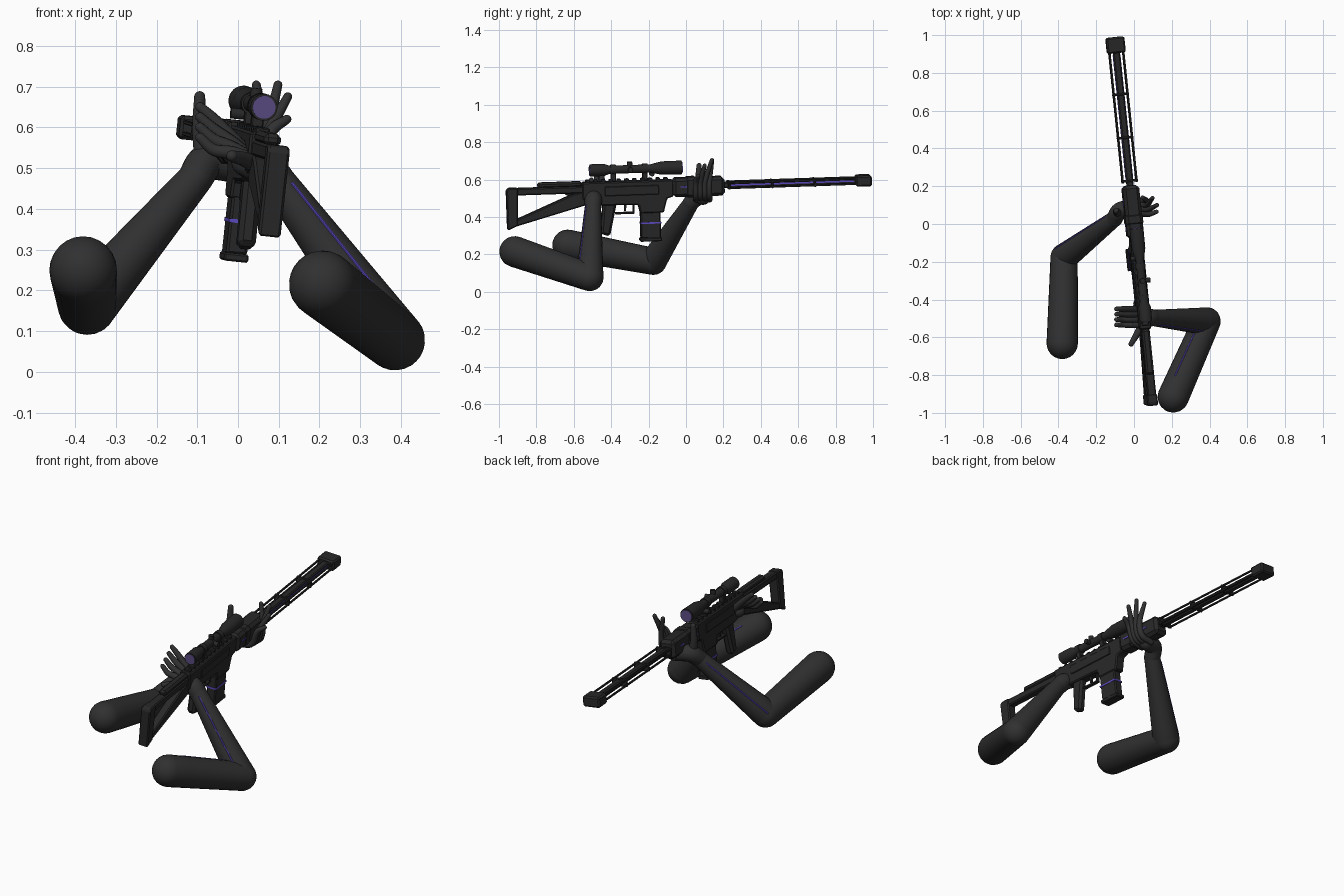
import bpy, bmesh, math
from mathutils import Vector, Matrix

if "Cube" in bpy.data.objects:
    bpy.data.objects.remove(bpy.data.objects["Cube"], do_unlink=True)


def material(name, r, g, b):
    m = bpy.data.materials.new(name)
    m.use_nodes = True
    m.diffuse_color = (r, g, b, 1)
    m.node_tree.nodes["Principled BSDF"].inputs["Base Color"].default_value = (r, g, b, 1)
    return m


GUN = material("gunmetal", 0.021, 0.021, 0.021)
SLEEVE = material("charcoal", 0.03, 0.03, 0.03)
PURPLE = material("purple stripe", 0.11, 0.07, 0.55)
LENS = material("lens violet", 0.1, 0.07, 0.22)

# Rifle frame: local y runs along the bore, tilted slightly
RIFLE = (Matrix.Translation((0, 0, 0.565)) @ Matrix.Rotation(math.radians(5.9), 4, 'Z')
         @ Matrix.Rotation(math.radians(1.9), 4, 'X') @ Matrix.Rotation(math.radians(6), 4, 'Y'))


def finish(bm, name, mat, matrix=None, bevel=0, smooth=False):
    bmesh.ops.recalc_face_normals(bm, faces=bm.faces)
    me = bpy.data.meshes.new(name)
    bm.to_mesh(me)
    bm.free()
    me.materials.append(mat)
    ob = bpy.data.objects.new(name, me)
    bpy.context.collection.objects.link(ob)
    if matrix:
        ob.matrix_world = matrix
    if bevel:
        mod = ob.modifiers.new("Bevel", 'BEVEL')
        mod.width = bevel
        mod.segments = 1
    if smooth:
        bpy.ops.object.select_all(action='DESELECT')
        bpy.context.view_layer.objects.active = ob
        ob.select_set(True)
        bpy.ops.object.shade_smooth_by_angle(angle=math.radians(40))
    return ob


def prism(name, profile, width, mat=GUN, bevel=0.006, x=0):
    """Extrude a (y, z) outline sideways in the rifle frame."""
    bm = bmesh.new()
    face = bm.faces.new([bm.verts.new((x - width / 2, y, z)) for y, z in profile])
    out = bmesh.ops.extrude_face_region(bm, geom=[face])
    verts = [v for v in out["geom"] if isinstance(v, bmesh.types.BMVert)]
    bmesh.ops.translate(bm, verts=verts, vec=(width, 0, 0))
    return finish(bm, name, mat, RIFLE, bevel)


def box(name, y0, y1, z0, z1, width, mat=GUN, bevel=0.006, x=0):
    return prism(name, [(y0, z0), (y1, z0), (y1, z1), (y0, z1)], width, mat, bevel, x)


def skin_rings(bm, centers, radii, sides, flat=1.0):
    """Bridge circles placed along a path, with a stable side direction."""
    rings, side = [], None
    for i, c in enumerate(centers):
        t = (centers[min(i + 1, len(centers) - 1)] - centers[max(i - 1, 0)]).normalized()
        if side is None:
            side = t.orthogonal().normalized()
        side = (side - t * side.dot(t)).normalized()
        up = t.cross(side)
        rings.append([bm.verts.new(c + radii[i] * (math.cos(a) * side + math.sin(a) * up * flat))
                      for a in [2 * math.pi * k / sides for k in range(sides)]])
    for a, b in zip(rings, rings[1:]):
        for k in range(sides):
            j = (k + 1) % sides
            bm.faces.new((a[k], a[j], b[j], b[k]))
    bm.faces.new(rings[0])
    bm.faces.new(rings[-1])


def limb(name, points, mat=SLEEVE, sides=24, steps=6):
    """Round-ended smooth tube through (x, y, z, radius) points."""
    p = [Vector(q) for q in points]
    p = [2 * p[0] - p[1]] + p + [2 * p[-1] - p[-2]]
    path = []
    for a, b, c, d in zip(p, p[1:], p[2:], p[3:]):
        for s in range(steps):
            t = s / steps
            path.append(0.5 * (2 * b + (c - a) * t + (2 * a - 5 * b + 4 * c - d) * t * t
                               + (3 * b - a - 3 * c + d) * t ** 3))
    path.append(p[-2])
    centers, radii = [q.to_3d() for q in path], [q[3] for q in path]
    start, end = (centers[0] - centers[1]).normalized(), (centers[-1] - centers[-2]).normalized()
    r0, r1, c0, c1 = radii[0], radii[-1], centers[0], centers[-1]
    for k in range(1, 7):
        a = k / 6 * 1.5
        centers = [c0 + start * r0 * math.sin(a)] + centers + [c1 + end * r1 * math.sin(a)]
        radii = [r0 * math.cos(a)] + radii + [r1 * math.cos(a)]
    bm = bmesh.new()
    skin_rings(bm, centers, radii, sides)
    return finish(bm, name, mat, smooth=True)


def lathe(name, profile, x=0, z=0, mat=GUN, sides=24, axis=Vector((0, 1, 0)), y=0):
    """Turned part in the rifle frame from (distance, radius) pairs."""
    bm = bmesh.new()
    skin_rings(bm, [Vector((x, y, z)) + axis * d for d, r in profile], [r for d, r in profile], sides)
    return finish(bm, name, mat, RIFLE, smooth=True)


# Barrel with cage of four rods, braces and muzzle block
box("barrel", 0.18, 0.92, -0.016, 0.016, 0.036)
for sx in (-1, 1):
    for sz in (-1, 1):
        box("barrel_rod", 0.22, 0.92, sz * 0.014 - 0.005, sz * 0.014 + 0.005, 0.01, bevel=0.002, x=sx * 0.037)
    box("barrel_stripe", 0.24, 0.9, -0.004, 0.004, 0.003, PURPLE, 0, sx * 0.019)
for y in (0.23, 0.46, 0.69):
    box("barrel_brace", y - 0.006, y + 0.006, -0.022, 0.022, 0.088, bevel=0.003)
box("muzzle_block", 0.91, 0.995, -0.029, 0.029, 0.098, bevel=0.008)

# Handguard with side grooves and stripes
box("handguard", -0.075, 0.205, -0.054, 0.048, 0.088, bevel=0.016)
box("handguard_collar", -0.01, 0.06, -0.058, 0.052, 0.094, bevel=0.016)
for sx in (-1, 1):
    for y in (-0.035, 0.1):
        box("handguard_stripe", y, y + 0.035, -0.002, 0.005, 0.004, PURPLE, 0, sx * 0.045)

# Receiver, magazine and trigger
prism("receiver", [(-0.56, -0.05), (-0.46, -0.085), (-0.26, -0.09), (-0.25, -0.135), (-0.125, -0.135),
                   (-0.105, -0.06), (-0.07, -0.05), (-0.07, 0.04), (-0.56, 0.04)], 0.062)
for k in range(11):
    box("rail_tooth", -0.54 + k * 0.042, -0.518 + k * 0.042, 0.036, 0.052, 0.036, bevel=0.003)
prism("magazine", [(-0.25, -0.27), (-0.142, -0.28), (-0.142, -0.12), (-0.25, -0.12)], 0.052)
box("magazine_base", -0.255, -0.137, -0.288, -0.268, 0.06, bevel=0.004)
box("magazine_band", -0.252, -0.14, -0.193, -0.184, 0.056, PURPLE, 0)
prism("pistol_grip", [(-0.465, -0.24), (-0.415, -0.255), (-0.375, -0.075), (-0.45, -0.075)], 0.045, bevel=0.012)
box("trigger_guard_bottom", -0.385, -0.28, -0.138, -0.127, 0.024, bevel=0.003)
box("trigger_guard_front", -0.29, -0.28, -0.138, -0.08, 0.024, bevel=0.003)
prism("trigger", [(-0.335, -0.122), (-0.327, -0.122), (-0.32, -0.08), (-0.336, -0.08)], 0.012, bevel=0)
for sx in (-1, 1):
    box("receiver_panel", -0.44, -0.15, -0.035, 0.015, 0.008, bevel=0.003, x=sx * 0.032)

# Open skeleton stock
prism("stock_butt", [(-0.965, -0.205), (-0.91, -0.18), (-0.905, 0.022), (-0.955, 0.022), (-0.968, 0.01)], 0.055)
box("stock_top_bar", -0.92, -0.54, -0.018, 0.02, 0.046)
prism("stock_strut", [(-0.92, -0.185), (-0.54, -0.082), (-0.54, -0.005), (-0.62, -0.025), (-0.92, -0.15)], 0.046)
box("cheek_rest", -0.8, -0.56, 0.015, 0.046, 0.042, bevel=0.01)

# Scope with lenses, mounts and knobs
SCOPE_Z = 0.102
lathe("scope_tube", [(-0.515, 0.033), (-0.44, 0.033), (-0.41, 0.022), (-0.19, 0.022), (-0.13, 0.036),
                     (-0.022, 0.037)], z=SCOPE_Z)
lathe("scope_rear_lens", [(-0.518, 0.028), (-0.514, 0.028)], z=SCOPE_Z, mat=LENS)
lathe("scope_front_lens", [(-0.023, 0.031), (-0.018, 0.031)], z=SCOPE_Z, mat=LENS)
for y in (-0.39, -0.22):
    lathe("scope_ring", [(y - 0.014, 0.027), (y + 0.014, 0.027)], z=SCOPE_Z)
    box("scope_mount", y - 0.014, y + 0.014, 0.04, 0.09, 0.03, bevel=0.003)
lathe("scope_top_knob", [(0, 0.014), (0.04, 0.014)], y=-0.3, z=SCOPE_Z, axis=Vector((0, 0, 1)))
lathe("scope_left_knob", [(0, 0.013), (0.045, 0.013)], y=-0.3, z=SCOPE_Z, axis=Vector((1, 0, 0)))
lathe("scope_right_knob", [(0, 0.013), (0.045, 0.013)], y=-0.18, z=SCOPE_Z - 0.03, axis=Vector((-1, 0, 0)))


def stripe(name, a, b, direction, lo, hi):
    """Thin line laid along the surface of a tapered arm section."""
    a, b = Vector(a), Vector(b)
    axis = (b - a).to_3d().normalized()
    d = Vector(direction)
    d = (d - axis * d.dot(axis)).normalized()
    pts = []
    for t in (lo, (lo + hi) / 2, hi):
        q = a.lerp(b, t)
        pts.append((*(q.to_3d() + d * (q.w - 0.001)), 0.004))
    limb(name, pts, PURPLE, 8, 2)


# Arms: (x, y, z, radius) at shoulder, elbow and wrist
ARMS = {
    "right": [(-0.38, -0.632, 0.25, 0.083), (-0.37, -0.175, 0.163, 0.072), (-0.1, 0.03, 0.48, 0.042)],
    "left": [(0.208, -0.915, 0.215, 0.083), (0.385, -0.515, 0.078, 0.074), (0.1, -0.497, 0.465, 0.043)],
}
for side, (shoulder, elbow, wrist) in ARMS.items():
    limb(side + "_upper_arm", [shoulder, elbow])
    limb(side + "_forearm", [elbow, wrist])
stripe("right_forearm_stripe", ARMS["right"][1], ARMS["right"][2], (-0.6, 0.7, 0.5), 0.03, 0.92)
stripe("left_forearm_stripe", ARMS["left"][1], ARMS["left"][2], (0.4, -0.7, 0.3), 0.0, 0.95)
stripe("left_upper_arm_stripe", ARMS["left"][0], ARMS["left"][1], (-0.4, 0, 0.8), 0.2, 0.85)

# Supporting hand under the handguard, fingers spread upward
limb("right_palm", [(-0.105, 0.025, 0.475, 0.043), (-0.075, 0.07, 0.515, 0.045), (-0.01, 0.09, 0.505, 0.04)])
for k, tip in enumerate([(0.045, 0.14, 0.704), (0.098, 0.138, 0.704), (0.122, 0.1, 0.675), (0.12, 0.065, 0.62)]):
    y = 0.125 - k * 0.024
    limb("right_finger", [(-0.01, y, 0.495, 0.017), (0.05, y, 0.515, 0.016),
                          (0.066 + k * 0.005, y, 0.59, 0.015), (*tip, 0.011)], sides=12)
limb("right_thumb", [(-0.085, 0.06, 0.53, 0.024), (-0.095, 0.065, 0.6, 0.018), (-0.094, 0.07, 0.675, 0.014)], sides=12)

# Trigger hand under the stock, fingers sweeping across
limb("left_palm", [(0.11, -0.497, 0.45, 0.044), (0.07, -0.495, 0.495, 0.046), (0.02, -0.49, 0.515, 0.036)])
for k in range(4):
    y = -0.45 - k * 0.028
    drop = k * 0.025
    limb("left_finger", [(0.035, y, 0.52, 0.018), (-0.015, y, 0.575 - drop / 2, 0.017),
                         (-0.06, y, 0.62 - drop, 0.015), (-0.093, y, 0.65 - drop, 0.012)], sides=12)
limb("left_thumb", [(0.06, -0.51, 0.5, 0.024), (0.02, -0.575, 0.52, 0.019), (-0.015, -0.635, 0.53, 0.014)], sides=12)
